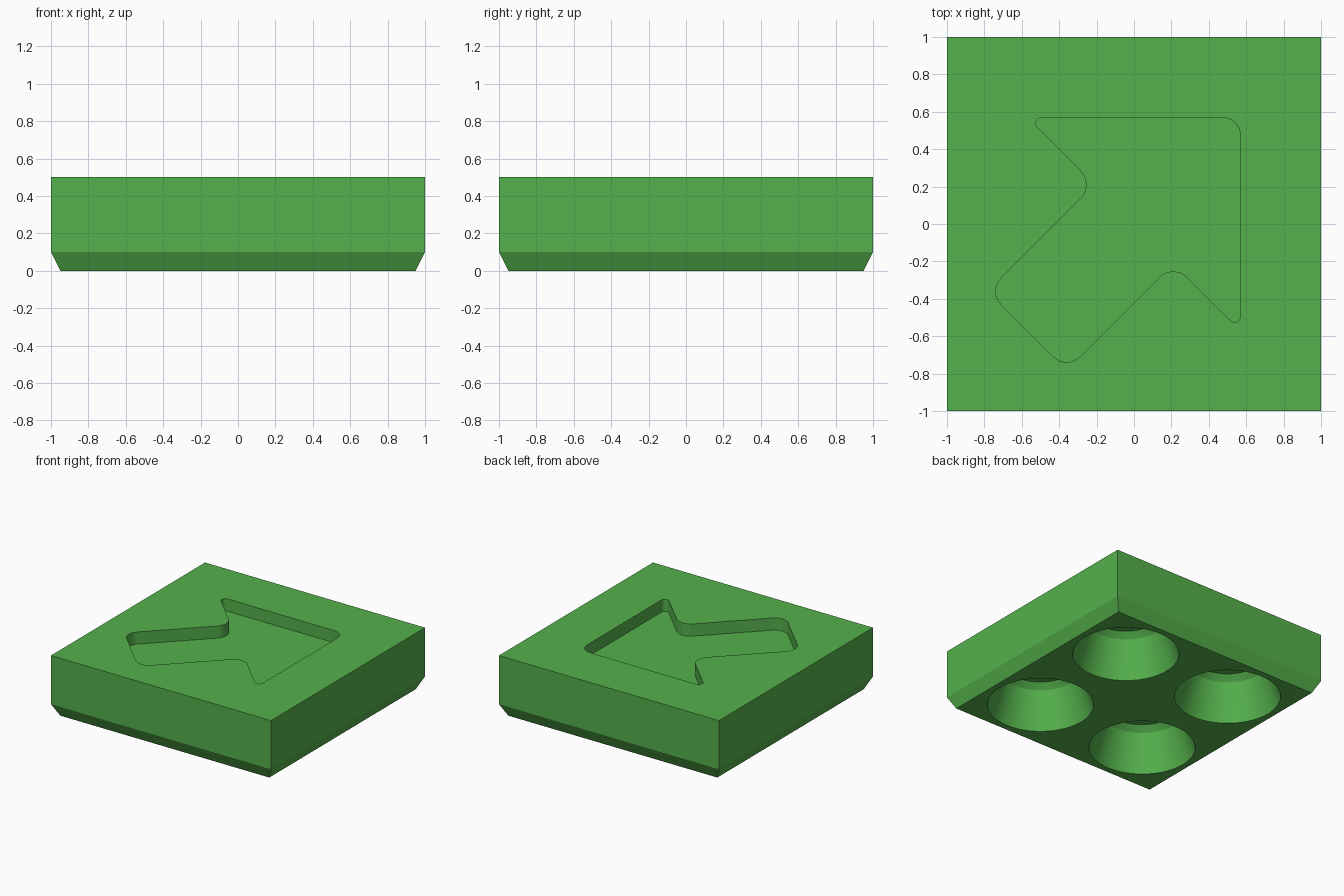
import bpy, bmesh, math
from mathutils import Vector

if "Cube" in bpy.data.objects:
    bpy.data.objects.remove(bpy.data.objects["Cube"])

green = bpy.data.materials.new("grass green")
green.diffuse_color = (0.09, 0.44, 0.073, 1)
green.use_nodes = True
green.node_tree.nodes["Principled BSDF"].inputs["Base Color"].default_value = green.diffuse_color


def make_object(name, bm):
    bmesh.ops.recalc_face_normals(bm, faces=bm.faces[:])
    mesh = bpy.data.meshes.new(name)
    bm.to_mesh(mesh)
    bm.free()
    mesh.materials.append(green)
    obj = bpy.data.objects.new(name, mesh)
    bpy.context.collection.objects.link(obj)
    return obj


def loft(name, rings):
    """Closed solid through a stack of rings with equal point counts."""
    bm = bmesh.new()
    loops = [[bm.verts.new(p) for p in ring] for ring in rings]
    n = len(loops[0])
    for a, b in zip(loops, loops[1:]):
        for i in range(n):
            j = (i + 1) % n
            bm.faces.new((a[i], a[j], b[j], b[i]))
    bm.faces.new(loops[0])
    bm.faces.new(loops[-1])
    return make_object(name, bm)


def square(half, z):
    return [(-half, -half, z), (half, -half, z), (half, half, z), (-half, half, z)]


def circle(cx, cy, r, z, n=64):
    return [(cx + r * math.cos(2 * math.pi * i / n),
             cy + r * math.sin(2 * math.pi * i / n), z) for i in range(n)]


def rounded(corners, steps=8):
    """Round each (x, y, radius) corner with a tangent arc."""
    out = []
    for i, (x, y, r) in enumerate(corners):
        p = Vector((x, y))
        u = (Vector(corners[i - 1][:2]) - p).normalized()
        v = (Vector(corners[(i + 1) % len(corners)][:2]) - p).normalized()
        half = u.angle(v) / 2
        centre = p + (u + v).normalized() * (r / math.sin(half))
        start = p + u * (r / math.tan(half)) - centre
        end = p + v * (r / math.tan(half)) - centre
        sweep = start.angle(end)
        for k in range(steps + 1):
            t = k / steps
            q = (start * math.sin((1 - t) * sweep) + end * math.sin(t * sweep)) / math.sin(sweep)
            out.append(centre + q)
    return out


# Slab with a tapered lower rim
tile = loft("tile", [square(0.95, 0), square(1, 0.1), square(1, 0.5)])

# Arrow-shaped recess in the top
arrow = rounded([(0.57, 0.57, 0.1), (-0.57, 0.57, 0.032), (-0.21, 0.21, 0.105),
                 (-0.78, -0.36, 0.1), (-0.36, -0.78, 0.1), (0.21, -0.21, 0.105),
                 (0.57, -0.57, 0.032)])
cutters = [loft("arrow_cutter", [[(p.x, p.y, z) for p in arrow] for z in (0.4, 0.6)])]

# Four tapered sockets underneath
profile = [(0.4333, -0.1), (0.30, 0.30), (0.255, 0.345)]
for cx in (-0.5, 0.5):
    for cy in (-0.5, 0.5):
        cutters.append(loft("socket_cutter", [circle(cx, cy, r, z) for r, z in profile]))

# Cut the recesses, then drop the cutters
bpy.context.view_layer.objects.active = tile
tile.select_set(True)
for cutter in cutters:
    cutter.hide_render = True
    mod = tile.modifiers.new("cut", 'BOOLEAN')
    mod.operation = 'DIFFERENCE'
    mod.solver = 'EXACT'
    mod.object = cutter
    bpy.ops.object.modifier_apply(modifier=mod.name)
    bpy.data.objects.remove(cutter)

bpy.ops.object.shade_smooth_by_angle(angle=math.radians(22))
